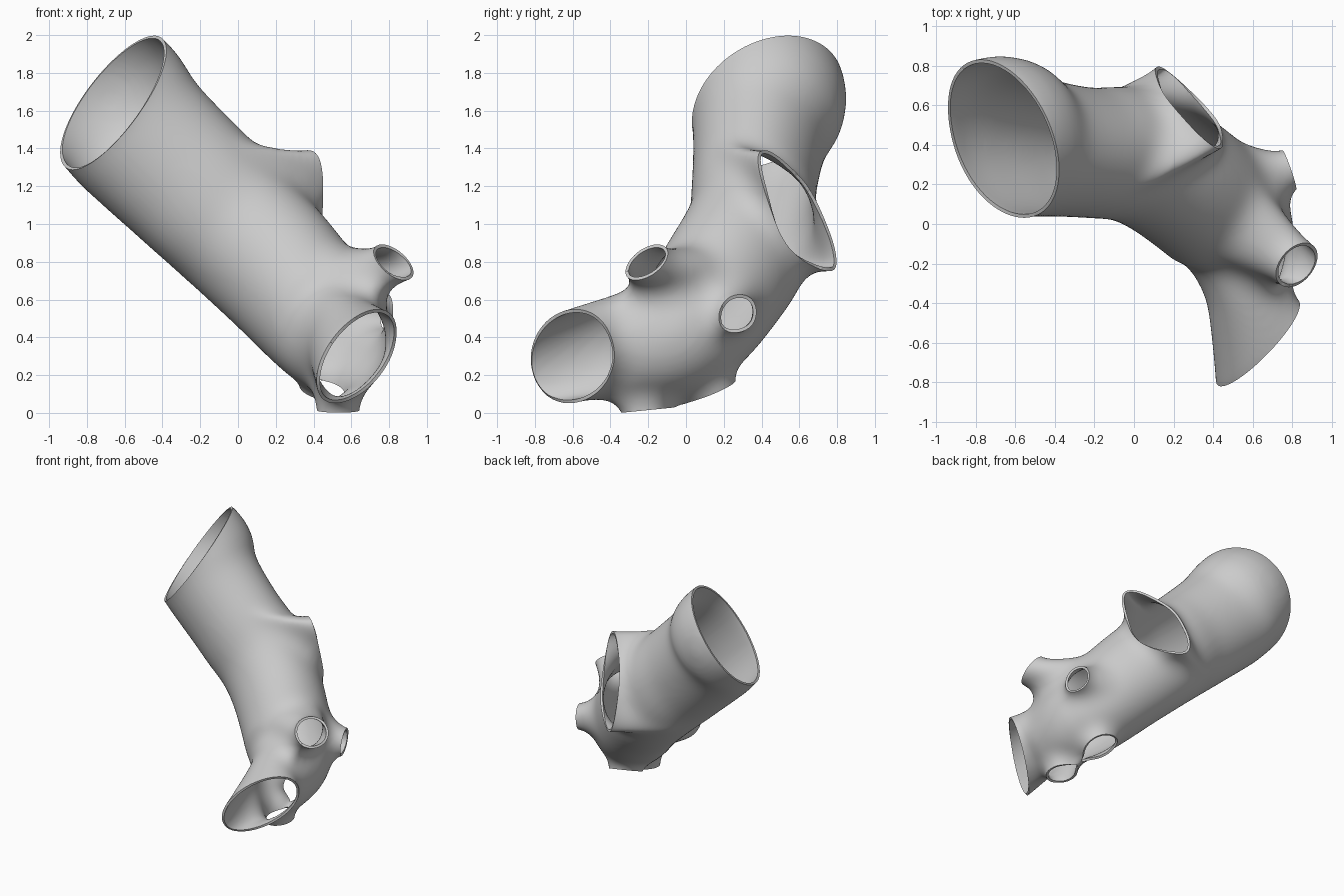
import bpy, bmesh, math
from mathutils import Vector

if "Cube" in bpy.data.objects:
    bpy.data.objects.remove(bpy.data.objects["Cube"])

SIDES = 32
FAT = .07    # parts are built this much too thick, blended, then shrunk back
OVER = .07   # how far parts run past their rims before the cut

# Openings: centre, outward normal, and the two half axes of the rim
def round_rim(c, n, r):
    n = Vector(n).normalized()
    a = n.cross((0, 0, 1) if abs(n.z) < 0.9 else (0, 1, 0)).normalized()
    return Vector(c), n, a * r, n.cross(a) * r

def oval_rim(c, a, b, n_hint):
    a, b = Vector(a), Vector(b)
    n = b.cross(a).normalized()
    return Vector(c), n if n.dot(Vector(n_hint)) > 0 else -n, a, b

top_rim = round_rim((-.66, .435, 1.65), (-.744, -.347, .572), .427)
front_rim = oval_rim((.617, -.615, .30), (.11, .01, .255), (.19, .23, 0), (1, -1, 0))
stubs = [  # rim, offset of the root inside the body, flare at the root, cut reach
    (oval_rim((.285, .585, 1.065), (.075, -.164, .335), (.158, -.128, 0), (1, 1, 0)),
     (-.41, -.21, .04), 1.0, 1.45),
    (round_rim((.83, -.21, .79), (.56, -.50, .66), .133), (-.41, .28, -.05), 1.95, 1.45),
    (round_rim((.785, .28, .53), (.93, .33, -.08), .10), (-.33, -.03, .05), 2.5, 1.45),
    (round_rim((.46, .145, .12), (-.15, .38, -.9), .12), (.03, -.08, .2), 1.7, 1.9),
    (round_rim((.53, -.22, .013), (0, .10, -1), .115), (0, 0, .28), 1.8, 1.9),
]

bm = bmesh.new()

def loft(rings):
    """Closed tube through rings of points."""
    loops = [[bm.verts.new(p) for p in r] for r in rings]
    for lo, hi in zip(loops, loops[1:]):
        for i in range(SIDES):
            j = (i + 1) % SIDES
            bm.faces.new((lo[i], lo[j], hi[j], hi[i]))
    bm.faces.new(loops[0][::-1])
    bm.faces.new(loops[-1])

def ring(c, a, b):
    """Oval ring, fattened."""
    a, b = a + a.normalized() * FAT, b + b.normalized() * FAT
    return [c + a * math.cos(t) + b * math.sin(t)
            for t in (2 * math.pi * i / SIDES for i in range(SIDES))]

# Main bent tube: centre, sideways radius, upright radius
tc, tn = top_rim[:2]
fc, fn, fa, fb = front_rim
path = [(*(tc + tn * .35), .43, .43), (*(tc + tn * (FAT + OVER)), .427, .427),
        (*tc, .422, .425), (-.56, .402, 1.515, .376, .415), (-.44, .382, 1.39, .348, .405),
        (-.23, .36, 1.19, .332, .395), (.0, .345, .97, .345, .385),
        (.23, .225, .74, .345, .375), (.49, -.02, .44, .325, .335),
        (.585, -.36, .35, .22, .275), (*fc, .25, .26)]
path = [Vector(p) for p in path]
STEPS = 6
line = []
for k in range(1, len(path) - 2):
    p0, p1, p2, p3 = path[k - 1:k + 3]
    for s in range(STEPS):
        t = s / STEPS
        line.append(.5 * (2 * p1 + (p2 - p0) * t + (2 * p0 - 5 * p1 + 4 * p2 - p3) * t * t
                          + (3 * p1 - p0 - 3 * p2 + p3) * t ** 3))
line.append(path[-2])
rings = []
for i, p in enumerate(line):
    d = Vector((line[min(i + 1, len(line) - 1)] - line[max(i - 1, 0)])[:3]).normalized()
    a = d.cross((0, 0, 1)).normalized()
    rings.append(ring(Vector(p[:3]), a * p[3], d.cross(a) * p[4]))
rings += [ring(fc, -fb, -fa), ring(fc + fn * (FAT + OVER), -fb, -fa)]
loft(rings)

# Side branches, flaring into the body and running past their rims
for (c, n, a, b), root, flare, reach in stubs:
    root = Vector(root)
    loft([ring(c + root * s, a * k, b * k) for s, k in
          ((1, flare), (.5, 1 + (flare - 1) * .45), (.2, 1 + (flare - 1) * .12), (0, 1))]
         + [ring(c + n * (FAT + OVER), a, b)])

bmesh.ops.recalc_face_normals(bm, faces=bm.faces[:])
mesh = bpy.data.meshes.new("branching_tube")
bm.to_mesh(mesh)
bm.free()
tube = bpy.data.objects.new("branching_tube", mesh)
bpy.context.collection.objects.link(tube)
bpy.context.view_layer.objects.active = tube
tube.select_set(True)

# Blend the body and branches into one soft skin, then shrink it back
def modify(kind, **settings):
    mod = tube.modifiers.new("step", kind)
    for key, value in settings.items():
        setattr(mod, key, value)
    bpy.ops.object.modifier_apply(modifier=mod.name)

modify('REMESH', mode='VOXEL', voxel_size=.022)
modify('SMOOTH', factor=.5, iterations=22)
modify('DISPLACE', strength=-FAT, mid_level=0)
modify('REMESH', mode='VOXEL', voxel_size=.018)
modify('SMOOTH', factor=.5, iterations=20)

# Cut every opening flat at its rim
bm = bmesh.new()
bm.from_mesh(tube.data)
for (c, n, a, b), reach in [(top_rim, 1.45), (front_rim, 1.45)] + [(s[0], s[3]) for s in stubs]:
    aa, bb, ab = a.dot(a), b.dot(b), a.dot(b)
    det = aa * bb - ab * ab

    def near(p):
        d = p - c
        da, db = d.dot(a), d.dot(b)
        u, v = (da * bb - db * ab) / det, (db * aa - da * ab) / det
        return -.08 < d.dot(n) < .3 and math.hypot(u, v) < reach
    faces = [f for f in bm.faces if near(f.calc_center_median())]
    edges = {e for f in faces for e in f.edges}
    verts = {v for f in faces for v in f.verts}
    bmesh.ops.bisect_plane(bm, geom=list(verts) + list(edges) + faces, dist=1e-5,
                           plane_co=c, plane_no=n)
    gone = [v for v in bm.verts if near(v.co) and (v.co - c).dot(n) > 1e-4]
    bmesh.ops.delete(bm, geom=gone, context='VERTS')
bm.to_mesh(tube.data)
bm.free()

# Thin wall
modify('SOLIDIFY', thickness=.018, offset=-1)
bpy.ops.object.shade_smooth_by_angle(angle=math.radians(40))

grey = bpy.data.materials.new("plain_grey")
grey.diffuse_color = (.6, .6, .6, 1)
grey.use_nodes = True
grey.node_tree.nodes["Principled BSDF"].inputs["Base Color"].default_value = grey.diffuse_color
tube.data.materials.clear()
tube.data.materials.append(grey)
